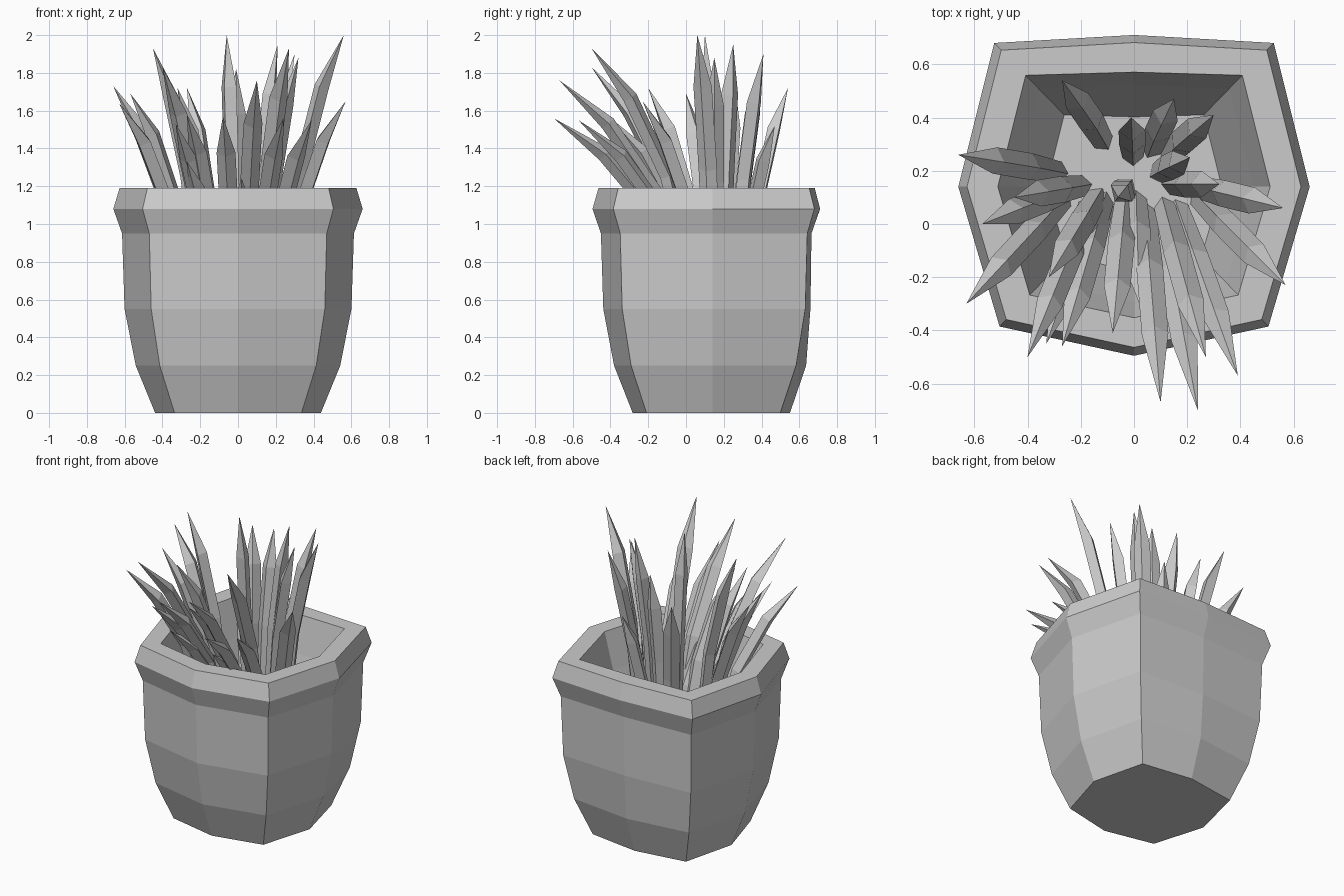
import bpy, bmesh, math
from mathutils import Vector

if "Cube" in bpy.data.objects:
    bpy.data.objects.remove(bpy.data.objects["Cube"])

CY = 0.14  # y of the pot's axis


def make_object(name, bm):
    bmesh.ops.recalc_face_normals(bm, faces=bm.faces[:])
    me = bpy.data.meshes.new(name)
    bm.to_mesh(me)
    bm.free()
    ob = bpy.data.objects.new(name, me)
    bpy.context.collection.objects.link(ob)
    return ob


def loft(bm, rings, cap_start=True, cap_end=True):
    loops = [[bm.verts.new(p) for p in r] for r in rings]
    for a, b in zip(loops, loops[1:]):
        n = len(a)
        for i in range(n):
            j = (i + 1) % n
            bm.faces.new((a[i], a[j], b[j], b[i]))
    if cap_start:
        bm.faces.new(loops[0][::-1])
    if cap_end:
        bm.faces.new(loops[-1])
    return loops


# Pot: squarish octagon outline swept through (height, scale, back-middle scale)
half = [(0, -0.635), (0.505, -0.525), (0.66, 0), (0.525, 0.54)]
outline = half + [(0, 0.57)] + [(-x, y) for x, y in half[:0:-1]]
profile = [(0.0, 0.665, 0.72), (0.25, 0.82, 0.87), (0.55, 0.91, 0.91),
           (0.95, 0.93, 0.92), (1.08, 1.0, 1.0), (1.19, 0.95, 0.95),
           (1.19, 0.775, 0.755), (0.95, 0.68, 0.67), (0.55, 0.50, 0.46)]
bm = bmesh.new()
loft(bm, [[(x * s, CY + y * (sb if x == 0 and y > 0 else s), z)
           for x, y in outline] for z, s, sb in profile])
make_object("pot", bm)


# Leaves: four-sided blades, nearly even in width, bending out to a sharp tip
def leaf(bm, base, ctrl, tip, w):
    base, ctrl, tip = Vector(base), Vector(ctrl), Vector(tip)
    rings = []
    for t, k in ((0, 0.8), (0.42, 1.0), (0.74, 1.0)):
        p = base * (1 - t) ** 2 + ctrl * 2 * t * (1 - t) + tip * t * t
        d = ((ctrl - base) * (1 - t) + (tip - ctrl) * t).normalized()
        out = Vector((tip.x - base.x, tip.y - base.y, 0.001)).normalized()
        side = d.cross(out).normalized()
        nrm = side.cross(d).normalized()
        rings.append([p + side * w * k, p + nrm * w * k * 0.8,
                      p - side * w * k, p - nrm * w * k * 0.8])
    loops = loft(bm, rings, cap_end=False)
    end = loops[-1]
    apex = bm.verts.new(tip)
    for i in range(4):
        bm.faces.new((end[i], end[(i + 1) % 4], apex))


tips = [(-0.66, 0.26, 1.73), (-0.57, 0.00, 1.69), (-0.63, -0.30, 1.64),
        (-0.40, -0.50, 1.83), (-0.33, -0.45, 1.53), (-0.45, 0.10, 1.93),
        (-0.27, 0.54, 1.72), (-0.27, -0.46, 1.58), (-0.08, -0.41, 1.57),
        (-0.06, 0.10, 2.00), (-0.01, 0.40, 1.82), (0.02, -0.30, 1.24),
        (0.10, -0.67, 1.76), (0.24, -0.70, 1.56), (0.27, -0.50, 1.93),
        (0.39, -0.57, 1.55), (0.57, -0.23, 1.65), (0.56, 0.06, 2.00),
        (0.30, 0.41, 1.90), (0.32, 0.15, 1.88), (0.21, 0.25, 1.95),
        (0.15, 0.47, 1.52), (-0.27, -0.33, 1.33), (-0.32, -0.20, 1.72)]
bm = bmesh.new()
for x, y, z in tips:
    # forward leaves root near the middle, backward ones further back
    fb, fc = (0.12, 0.34) if y < 0.15 else (0.4, 0.6)
    base = (x * 0.42, 0.15 + (y - 0.15) * fb, 0.54)
    ctrl = (x * 0.56, 0.15 + (y - 0.15) * fc, 0.54 + (z - 0.54) * 0.69)
    leaf(bm, base, ctrl, (x, y, z), 0.05)
make_object("leaves", bm)
